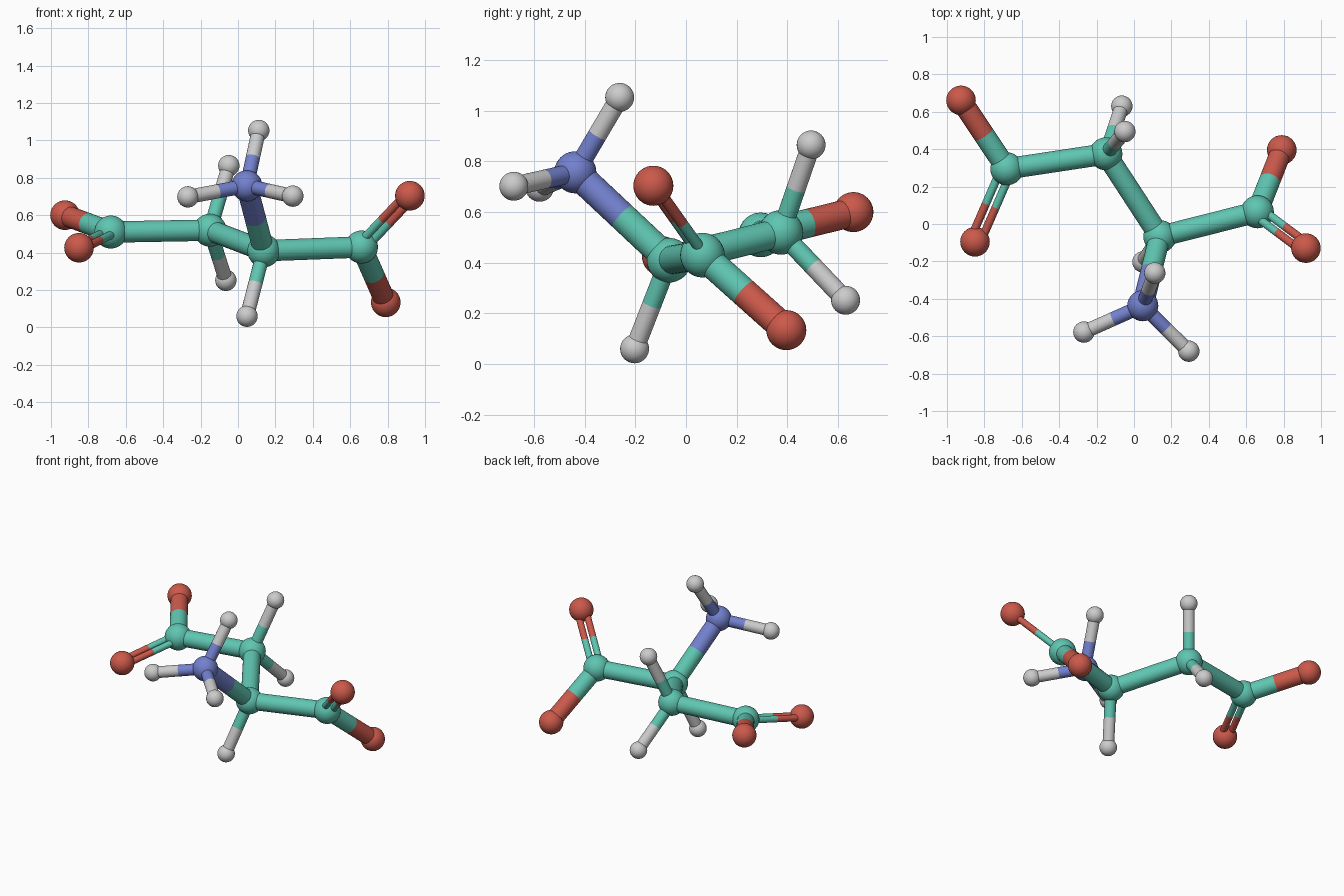
import bpy
from mathutils import Vector

if "Cube" in bpy.data.objects:
    bpy.data.objects.remove(bpy.data.objects["Cube"], do_unlink=True)


def material(name, rgb):
    m = bpy.data.materials.new(name)
    m.use_nodes = True
    m.diffuse_color = (*rgb, 1)
    bsdf = m.node_tree.nodes["Principled BSDF"]
    bsdf.inputs["Base Color"].default_value = (*rgb, 1)
    bsdf.inputs["Roughness"].default_value = 0.5
    return m


# Element: material, ball radius
KINDS = {
    "carbon": (material("teal", (0.115, 0.56, 0.44)), 0.088),
    "nitrogen": (material("blue", (0.17, 0.22, 0.62)), 0.083),
    "oxygen": (material("red", (0.60, 0.10, 0.07)), 0.079),
    "hydrogen": (material("light grey", (0.60, 0.60, 0.60)), 0.057),
}

ATOMS = {
    "carbon_right_end": ("carbon", (-0.68, 0.295, 0.51)),
    "carbon_right_mid": ("carbon", (-0.15, 0.375, 0.52)),
    "carbon_left_mid": ("carbon", (0.138, -0.067, 0.41)),
    "carbon_left_end": ("carbon", (0.66, 0.065, 0.43)),
    "nitrogen": ("nitrogen", (0.047, -0.437, 0.757)),
    "oxygen_right_back": ("oxygen", (-0.925, 0.661, 0.60)),
    "oxygen_right_front": ("oxygen", (-0.85, -0.095, 0.426)),
    "oxygen_left_front": ("oxygen", (0.919, -0.129, 0.704)),
    "oxygen_left_back": ("oxygen", (0.79, 0.396, 0.134)),
    "hydrogen_top": ("hydrogen", (0.111, -0.262, 1.053)),
    "hydrogen_front_right": ("hydrogen", (-0.268, -0.578, 0.698)),
    "hydrogen_front_left": ("hydrogen", (0.293, -0.68, 0.702)),
    "hydrogen_back_upper": ("hydrogen", (-0.049, 0.494, 0.865)),
    "hydrogen_back_lower": ("hydrogen", (-0.065, 0.63, 0.252)),
    "hydrogen_bottom": ("hydrogen", (0.048, -0.203, 0.06)),
}

THICK, MEDIUM, THIN = 0.057, 0.038, 0.022
GAP = 0.028  # offset of each rod in a double bond

SINGLE = [
    ("carbon_right_end", "carbon_right_mid", THICK),
    ("carbon_right_mid", "carbon_left_mid", THICK),
    ("carbon_left_mid", "carbon_left_end", THICK),
    ("carbon_left_mid", "nitrogen", THICK),
    ("carbon_right_end", "oxygen_right_back", THICK),
    ("carbon_left_end", "oxygen_left_back", THICK),
    ("nitrogen", "hydrogen_top", MEDIUM),
    ("nitrogen", "hydrogen_front_right", MEDIUM),
    ("nitrogen", "hydrogen_front_left", MEDIUM),
    ("carbon_right_mid", "hydrogen_back_upper", MEDIUM),
    ("carbon_right_mid", "hydrogen_back_lower", MEDIUM),
    ("carbon_left_mid", "hydrogen_bottom", MEDIUM),
]

# Double bonds; the third ball fixes the plane in which the rods lie
DOUBLE = [
    ("carbon_right_end", "oxygen_right_front", "oxygen_right_back"),
    ("carbon_left_end", "oxygen_left_front", "oxygen_left_back"),
]


def position(name):
    return Vector(ATOMS[name][1])


def finish(name, mat):
    ob = bpy.context.object
    ob.name = name
    ob.data.materials.append(mat)
    bpy.ops.object.shade_smooth_by_angle()


def rod(name, a, b, radius, mat):
    d = b - a
    bpy.ops.mesh.primitive_cylinder_add(
        vertices=32, radius=radius, depth=d.length, location=(a + b) / 2,
        rotation=d.to_track_quat("Z", "Y").to_euler())
    finish(name, mat)


def bond(a, b, radius, offset=Vector(), suffix=""):
    """Rod between two balls, each half in the colour of its own ball."""
    pa, pb = position(a) + offset, position(b) + offset
    mid = (pa + pb) / 2
    for near, far, p in ((a, b, pa), (b, a, pb)):
        rod(f"rod_{near}_to_{far}{suffix}", p, mid, radius, KINDS[ATOMS[near][0]][0])


# Balls
for name, (kind, loc) in ATOMS.items():
    mat, radius = KINDS[kind]
    bpy.ops.mesh.primitive_uv_sphere_add(segments=32, ring_count=20, radius=radius, location=loc)
    finish(name + "_ball", mat)

# Single rods
for a, b, radius in SINGLE:
    bond(a, b, radius)

# Paired rods
for a, b, other in DOUBLE:
    axis = (position(b) - position(a)).normalized()
    side = position(other) - position(a)
    side = (side - axis * side.dot(axis)).normalized()
    bond(a, b, THIN, side * GAP, "_inner")
    bond(a, b, THIN, side * -GAP, "_outer")
